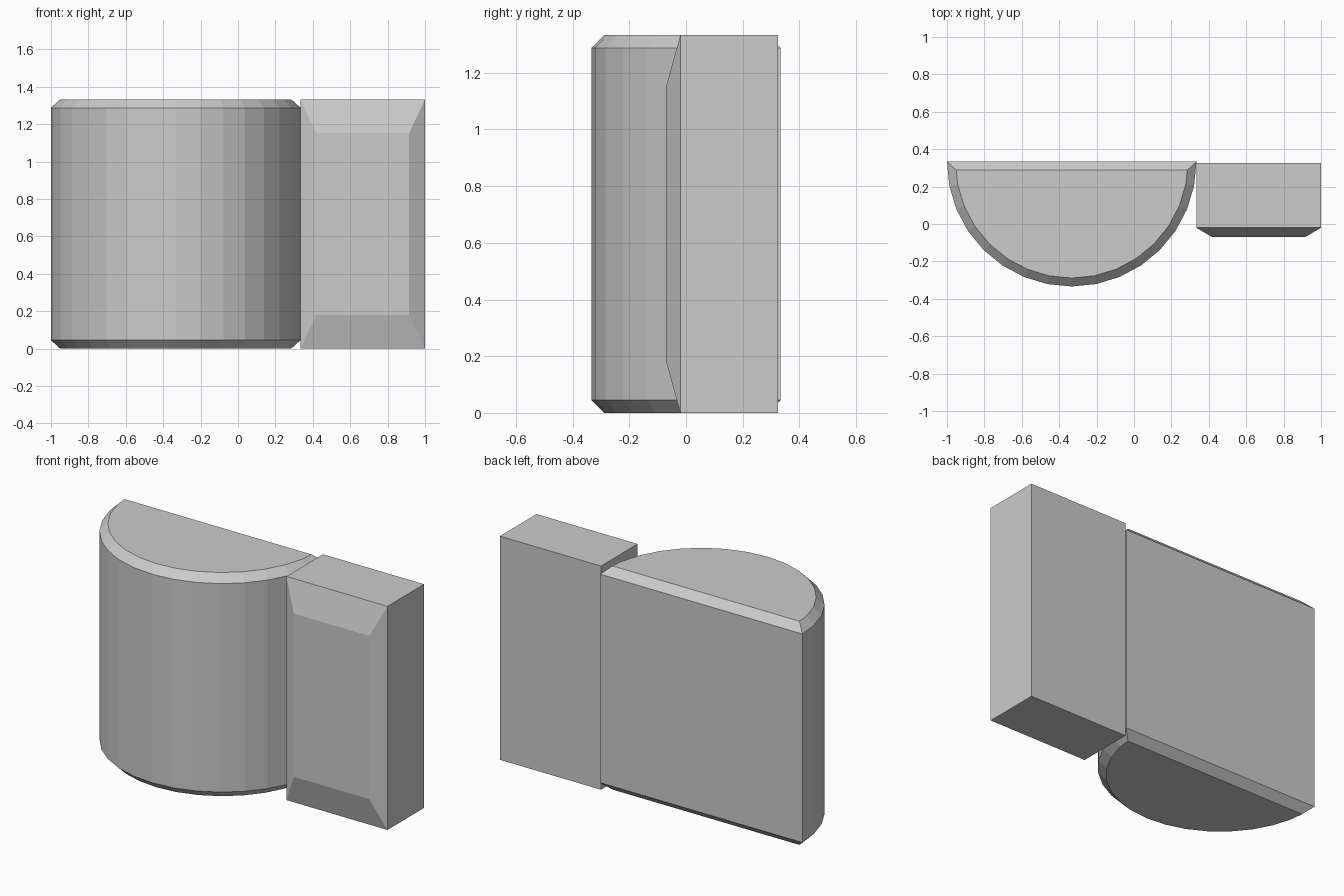
import bpy, bmesh, math

if "Cube" in bpy.data.objects:
    bpy.data.objects.remove(bpy.data.objects["Cube"])

HEIGHT = 1.333
RADIUS = 0.667


def finish(bm, name):
    bmesh.ops.recalc_face_normals(bm, faces=bm.faces)
    mesh = bpy.data.meshes.new(name)
    bm.to_mesh(mesh)
    bm.free()
    obj = bpy.data.objects.new(name, mesh)
    bpy.context.collection.objects.link(obj)
    return obj


def extrude_face(bm, face, offset):
    # extrude one face and return the moved cap
    cap = bmesh.ops.extrude_face_region(bm, geom=[face])["geom"]
    verts = [g for g in cap if isinstance(g, bmesh.types.BMVert)]
    bmesh.ops.translate(bm, vec=offset, verts=verts)
    return verts


# Half-round body: 16-segment half circle, extruded, with chamfered end caps
bm = bmesh.new()
arc = [math.pi + math.pi * i / 16 for i in range(17)]
profile = bm.faces.new([bm.verts.new((-0.333 + RADIUS * math.cos(a),
                                      0.333 + RADIUS * math.sin(a), 0)) for a in arc])
extrude_face(bm, profile, (0, 0, HEIGHT))
rims = [e for e in bm.edges if abs(e.verts[0].co.z - e.verts[1].co.z) < 1e-5]
bmesh.ops.bevel(bm, geom=rims, offset=0.045, offset_type='OFFSET',
                segments=1, affect='EDGES', clamp_overlap=False)
finish(bm, "half_round_body")

# Side block: box whose front tapers to a smaller raised panel
bm = bmesh.new()
rings = []
for y, dx, dz in ((0.325, 0, 0), (-0.02, 0, 0), (-0.07, 0.085, 0.18)):
    x0, x1, z0, z1 = 0.333 + dx, 1.0 - dx, dz, HEIGHT - dz
    rings.append([bm.verts.new((x, y, z))
                  for x, z in ((x0, z0), (x1, z0), (x1, z1), (x0, z1))])
bm.faces.new(rings[0])
bm.faces.new(rings[-1])
for a, b in zip(rings, rings[1:]):
    for i in range(4):
        j = (i + 1) % 4
        bm.faces.new((a[i], a[j], b[j], b[i]))
finish(bm, "side_block")
